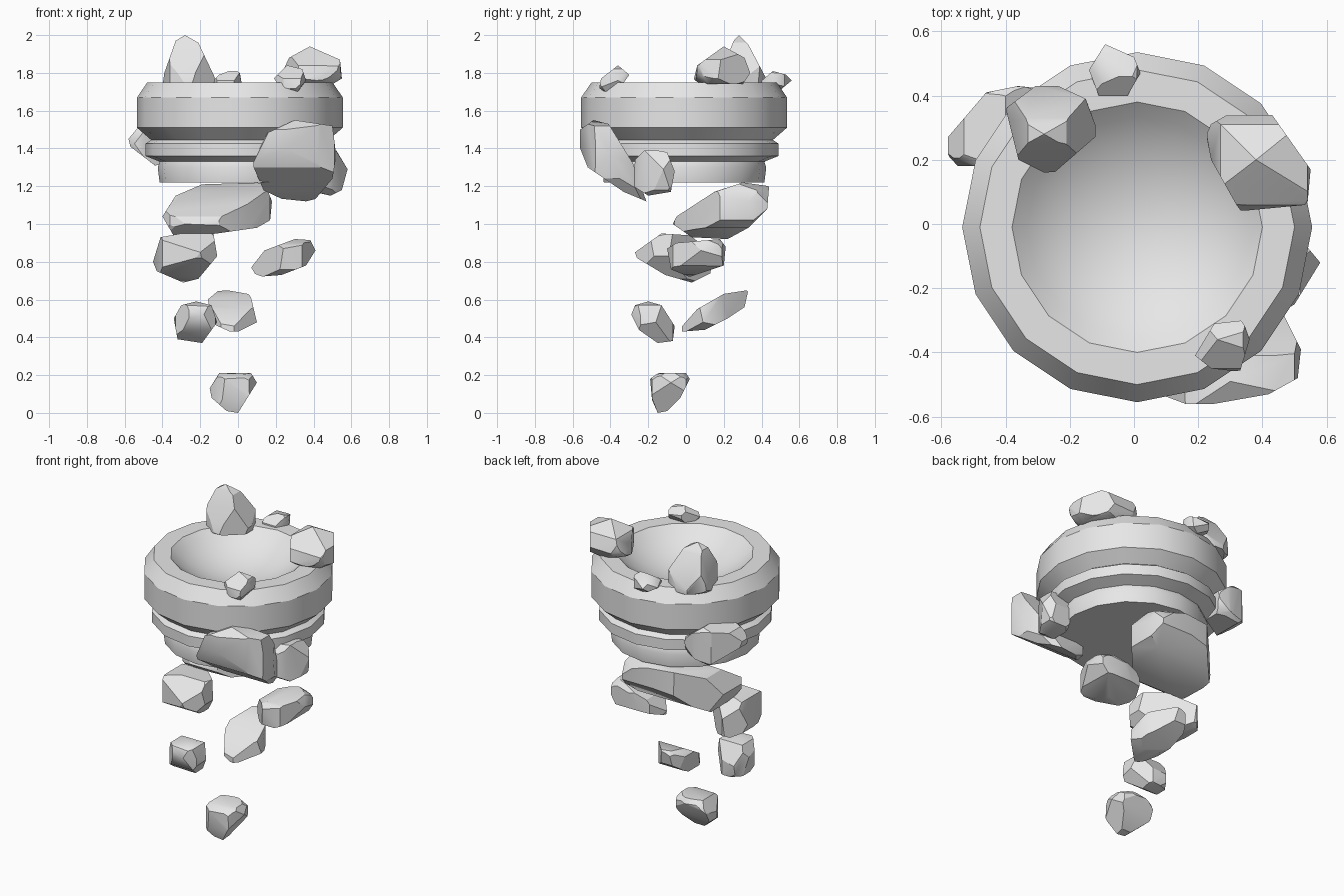
import bpy, bmesh, math
from mathutils import Vector

stone = bpy.data.materials.new("grey_stone")
stone.diffuse_color = (0.8, 0.8, 0.8, 1)


def finish(name, bm):
    bmesh.ops.recalc_face_normals(bm, faces=bm.faces)
    mesh = bpy.data.meshes.new(name)
    bm.to_mesh(mesh)
    bm.free()
    mesh.materials.append(stone)
    ob = bpy.data.objects.new(name, mesh)
    bpy.context.collection.objects.link(ob)
    bpy.ops.object.select_all(action='DESELECT')
    ob.select_set(True)
    bpy.context.view_layer.objects.active = ob
    bpy.ops.object.shade_smooth_by_angle(angle=math.radians(30))
    return ob


def lathe(name, profile, sides, cx, cy):
    """Spin an (r, z) profile; r = 0 ends become poles."""
    bm = bmesh.new()
    vs = [bm.verts.new((r, 0, z)) for r, z in profile]
    es = [bm.edges.new(p) for p in zip(vs, vs[1:])]
    bmesh.ops.spin(bm, geom=vs + es, cent=(0, 0, 0), axis=(0, 0, 1),
                   angle=math.tau, steps=sides)
    bmesh.ops.remove_doubles(bm, verts=bm.verts, dist=0.0005)
    bmesh.ops.translate(bm, verts=bm.verts, vec=(cx, cy, 0))
    return finish(name, bm)


AXES = {"front": (0, 2), "side": (1, 2), "top": (0, 1)}


def rock(name, grow=1.3, **outlines):
    """Faceted ellipsoid chipped flat along each edge of its convex outlines."""
    span = [[], [], []]
    for key, pts in outlines.items():
        for p in pts:
            for axis, value in zip(AXES[key], p):
                span[axis].append(value)
    mid = Vector([(min(s) + max(s)) / 2 for s in span])
    half = Vector([(max(s) - min(s)) / 2 for s in span])
    bm = bmesh.new()
    bmesh.ops.create_icosphere(bm, subdivisions=2, radius=grow)
    for v in bm.verts:
        v.co = [m + c * h for m, c, h in zip(mid, v.co, half)]
    for key, pts in outlines.items():
        a, b = AXES[key]
        ca = sum(p[0] for p in pts) / len(pts)
        cb = sum(p[1] for p in pts) / len(pts)
        for p, q in zip(pts, pts[1:] + pts[:1]):
            co, no = mid.copy(), Vector((0, 0, 0))
            co[a], co[b] = p
            no[a], no[b] = q[1] - p[1], p[0] - q[0]
            if no[a] * (p[0] - ca) + no[b] * (p[1] - cb) < 0:
                no = -no
            cut = bmesh.ops.bisect_plane(
                bm, geom=bm.verts[:] + bm.edges[:] + bm.faces[:], dist=1e-5,
                plane_co=co, plane_no=no.normalized(), clear_outer=True)
            rim = [e for e in cut["geom_cut"]
                   if isinstance(e, bmesh.types.BMEdge) and e.is_boundary]
            if rim:
                bmesh.ops.edgeloop_fill(bm, edges=rim)
    # tidy slivers and rebuild a closed convex stone
    bmesh.ops.remove_doubles(bm, verts=bm.verts, dist=0.012)
    hull = bmesh.ops.convex_hull(bm, input=bm.verts[:])
    keep = {f for f in hull["geom"] if isinstance(f, bmesh.types.BMFace)}
    bmesh.ops.delete(bm, geom=[f for f in bm.faces if f not in keep], context='FACES')
    loose = [v for v in bm.verts if not v.link_faces]
    bmesh.ops.delete(bm, geom=loose, context='VERTS')
    bmesh.ops.dissolve_limit(bm, angle_limit=math.radians(3),
                             verts=bm.verts, edges=bm.edges)
    return finish(name, bm)


# Banded bowl: outer bands, flat rim, shallow round hollow
outer = [(0, 1.22), (0.425, 1.22), (0.435, 1.30), (0.425, 1.33), (0.50, 1.36),
         (0.50, 1.425), (0.47, 1.445), (0.545, 1.51), (0.545, 1.67), (0.49, 1.75)]
rim_r, depth = 0.39, 0.16
ball = (rim_r ** 2 + depth ** 2) / (2 * depth)
slope = math.asin(rim_r / ball)
hollow = [(ball * math.sin(slope * t / 7),
           1.75 - depth + ball * (1 - math.cos(slope * t / 7))) for t in range(7, -1, -1)]
lathe("bowl", outer + hollow, 16, 0.01, -0.01)

# Stones on the rim
rock("rim_spike_stone", 1.4,
     front=[(-.40, 1.73), (-.39, 1.80), (-.33, 1.97), (-.28, 2.0), (-.21, 1.96), (-.12, 1.77), (-.13, 1.73)],
     side=[(.15, 1.73), (.18, 1.80), (.23, 1.95), (.28, 2.0), (.33, 1.95), (.43, 1.76), (.43, 1.73)],
     top=[(-.40, .36), (-.28, .45), (-.15, .39), (-.11, .28), (-.26, .15), (-.36, .20)])
rock("rim_large_stone",
     front=[(.22, 1.77), (.27, 1.88), (.38, 1.94), (.54, 1.87), (.55, 1.77), (.50, 1.74), (.26, 1.74)],
     side=[(.04, 1.76), (.06, 1.84), (.20, 1.94), (.31, 1.88), (.34, 1.80), (.30, 1.74), (.07, 1.74)],
     top=[(.22, .30), (.29, .34), (.43, .34), (.55, .17), (.54, .06), (.33, .04), (.24, .20)])
rock("rim_front_pebble",
     front=[(.19, 1.77), (.26, 1.84), (.34, 1.82), (.36, 1.76), (.32, 1.70), (.22, 1.73)],
     side=[(-.46, 1.72), (-.45, 1.77), (-.36, 1.84), (-.30, 1.79), (-.35, 1.72), (-.43, 1.70)],
     top=[(.19, -.41), (.25, -.31), (.34, -.30), (.36, -.36), (.33, -.46), (.24, -.45)])
rock("rim_back_pebble",
     front=[(-.14, 1.75), (-.10, 1.79), (-.02, 1.82), (.01, 1.80), (.02, 1.74), (-.05, 1.71)],
     side=[(.39, 1.75), (.46, 1.81), (.53, 1.79), (.56, 1.76), (.50, 1.71), (.42, 1.71)],
     top=[(-.14, .48), (-.09, .56), (0, .52), (.02, .47), (-.02, .40), (-.11, .40)])

# Stones stuck to the bowl sides
rock("side_back_left_stone",
     front=[(-.58, 1.45), (-.53, 1.51), (-.40, 1.54), (-.26, 1.44), (-.30, 1.33), (-.44, 1.31), (-.57, 1.41)],
     top=[(-.58, .27), (-.58, .18), (-.50, .18), (-.30, .28), (-.28, .42), (-.36, .43), (-.46, .41)])
rock("side_front_slab", 1.5,
     front=[(.08, 1.33), (.15, 1.48), (.30, 1.55), (.50, 1.52), (.52, 1.36), (.50, 1.24), (.40, 1.12),
            (.28, 1.11), (.09, 1.20)],
     side=[(-.56, 1.50), (-.49, 1.55), (-.41, 1.53), (-.28, 1.32), (-.21, 1.12), (-.33, 1.17),
           (-.52, 1.30), (-.56, 1.40)],
     top=[(.08, -.53), (.16, -.56), (.25, -.56), (.42, -.53), (.51, -.48), (.52, -.39), (.46, -.27),
          (.36, -.21), (.16, -.26)])
rock("side_right_stone",
     front=[(.38, 1.24), (.42, 1.38), (.52, 1.39), (.58, 1.29), (.55, 1.18), (.49, 1.15), (.40, 1.17)],
     side=[(-.28, 1.20), (-.27, 1.34), (-.21, 1.40), (-.10, 1.38), (-.06, 1.28), (-.08, 1.17), (-.20, 1.15)],
     top=[(.38, -.20), (.45, -.28), (.50, -.25), (.58, -.12), (.53, -.06), (.42, -.06)])

# Falling stones below the bowl, top to bottom
rock("falling_big_stone", 1.4,
     front=[(-.40, 1.04), (-.33, 1.15), (-.19, 1.21), (.14, 1.22), (.18, 1.12), (.17, 1.02), (.10, .98),
            (-.18, .94), (-.33, .92)],
     side=[(-.07, 1.00), (-.05, 1.04), (.15, 1.17), (.30, 1.22), (.44, 1.20), (.43, 1.08), (.33, .98),
           (.22, .92), (.03, .93)],
     top=[(-.40, .02), (-.36, -.04), (-.28, -.07), (-.10, -.06), (.05, .05), (.17, .18), (.18, .33),
          (.14, .44), (0, .44), (-.20, .41), (-.40, .20)])
rock("falling_left_stone", 1.4,
     front=[(-.45, .80), (-.41, .93), (-.30, .95), (-.13, .95), (-.11, .83), (-.21, .71), (-.29, .69), (-.43, .75)],
     side=[(-.27, .85), (-.13, .95), (.02, .94), (.14, .85), (.13, .74), (.03, .69), (-.11, .73), (-.26, .82)],
     top=[(-.45, .03), (-.35, .14), (-.11, -.09), (-.11, -.17), (-.20, -.27), (-.40, -.18)])
rock("falling_right_stone", 1.4,
     front=[(.07, .77), (.14, .86), (.30, .92), (.38, .92), (.41, .86), (.36, .78), (.23, .73), (.10, .72)],
     side=[(-.10, .87), (-.05, .90), (.18, .92), (.21, .88), (.20, .78), (.02, .72), (-.08, .76)],
     top=[(.07, .09), (.12, .19), (.25, .21), (.39, .19), (.41, .08), (.34, -.07), (.24, -.10)])
rock("falling_middle_sliver", 1.45,
     front=[(-.16, .60), (-.10, .65), (.06, .65), (.10, .48), (-.02, .42), (-.13, .47)],
     side=[(-.02, .43), (-.02, .46), (.06, .55), (.20, .63), (.33, .65), (.31, .56), (.22, .50), (.10, .44)],
     top=[(-.02, -.02), (.10, .09), (.06, .19), (-.06, .33), (-.11, .33), (-.16, .24), (-.16, .10), (-.09, -.01)])
rock("falling_small_stone", 1.35,
     front=[(-.34, .50), (-.30, .57), (-.22, .59), (-.14, .57), (-.11, .48), (-.19, .37), (-.32, .39)],
     side=[(-.29, .52), (-.27, .57), (-.20, .59), (-.13, .57), (-.06, .46), (-.07, .38), (-.15, .37), (-.25, .44)],
     top=[(-.34, -.14), (-.29, -.06), (-.20, -.07), (-.11, -.16), (-.12, -.24), (-.18, -.29), (-.26, -.28), (-.33, -.21)])
rock("falling_lowest_stone", 1.35,
     front=[(-.15, .13), (-.10, .21), (.07, .21), (.10, .16), (0, 0), (-.06, .01), (-.14, .08)],
     side=[(-.19, .18), (-.15, .21), (0, .21), (.02, .18), (-.03, .08), (-.10, .01), (-.15, 0), (-.18, .07)],
     top=[(-.15, -.09), (-.14, .01), (0, .02), (.07, 0), (.10, -.08), (.06, -.18), (-.07, -.19), (-.11, -.16)])
